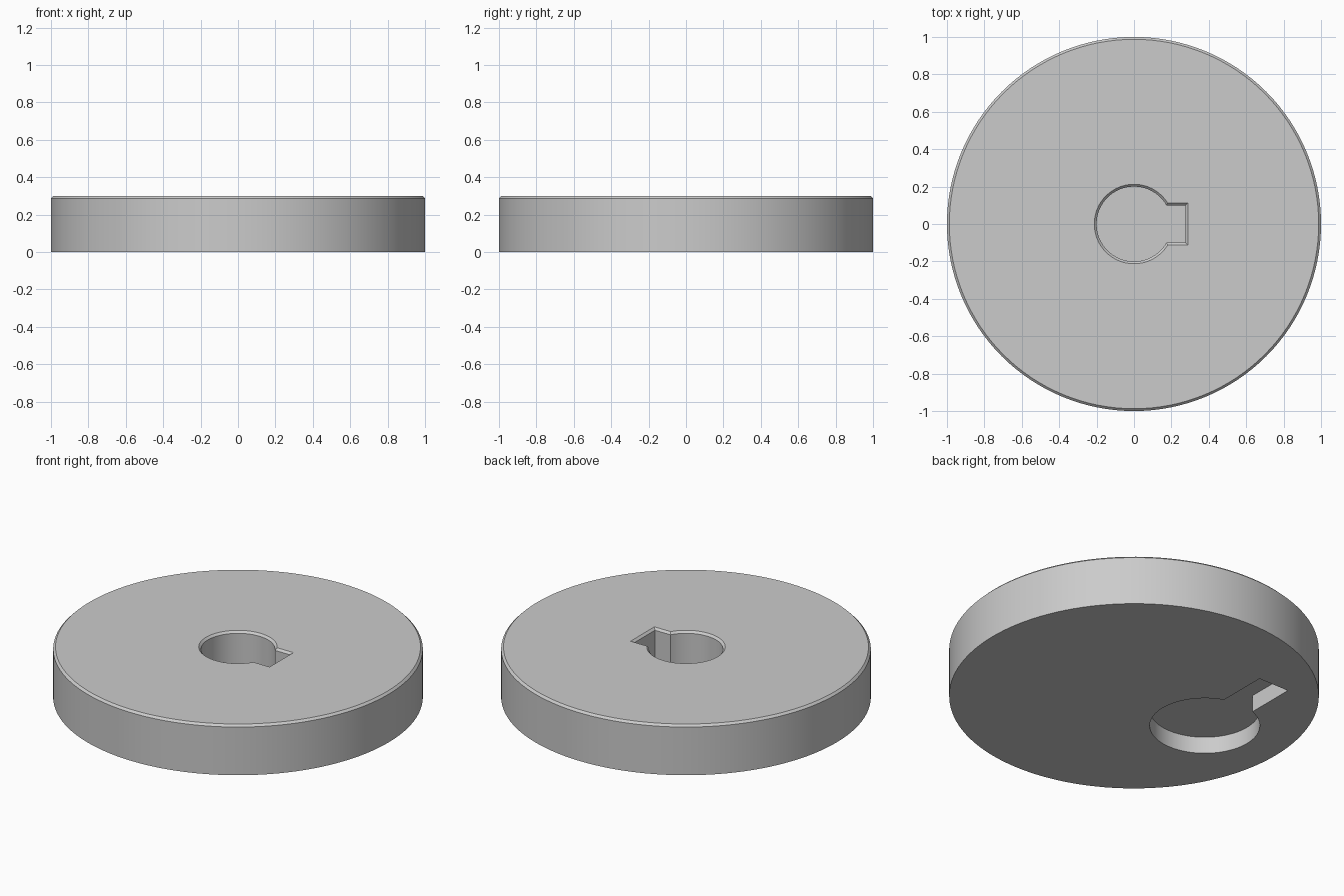
import bpy, bmesh, math

cube = bpy.data.objects.get("Cube")
if cube:
    bpy.data.objects.remove(cube, do_unlink=True)

THICK = 0.30
MID = 0.10       # level where both recesses end
CHAMFER = 0.0125

grey = bpy.data.materials.new("plain grey")
grey.use_nodes = True
colour = (0.6, 0.6, 0.6, 1)
grey.diffuse_color = colour
grey.node_tree.nodes["Principled BSDF"].inputs["Base Color"].default_value = colour


def circle(r, n=128):
    return [(r * math.cos(math.tau * i / n), r * math.sin(math.tau * i / n)) for i in range(n)]


def keyhole(r, half_width, reach, grow=0.0, n=80):
    """Round hole with a rectangular slot towards +x, optionally offset outwards."""
    r, w, reach = r + grow, half_width + grow, reach + grow
    start = math.asin(w / r)
    sweep = math.tau - 2 * start
    arc = [(r * math.cos(start + sweep * i / n), r * math.sin(start + sweep * i / n))
           for i in range(n + 1)]
    return arc + [(reach, -w), (reach, w)]


def loft(name, sections):
    """Closed solid through a stack of (height, outline) sections."""
    bm = bmesh.new()
    rings = [[bm.verts.new((x, y, z)) for x, y in outline] for z, outline in sections]
    for low, high in zip(rings, rings[1:]):
        for i in range(len(low)):
            j = (i + 1) % len(low)
            bm.faces.new((low[i], low[j], high[j], high[i]))
    bm.faces.new(rings[0][::-1])
    bm.faces.new(rings[-1])
    bmesh.ops.recalc_face_normals(bm, faces=bm.faces)
    mesh = bpy.data.meshes.new(name)
    bm.to_mesh(mesh)
    bm.free()
    mesh.materials.append(grey)
    obj = bpy.data.objects.new(name, mesh)
    bpy.context.collection.objects.link(obj)
    return obj


# Disc with a chamfered upper rim
disc = loft("disc", [(0, circle(1)), (THICK - CHAMFER, circle(1)),
                     (THICK, circle(1 - CHAMFER))])

# Upper keyed recess with a chamfered mouth
top_key = (0.2, 0.1, 0.275)
top_cutter = loft("top_recess_cutter", [
    (MID, keyhole(*top_key)),
    (THICK - CHAMFER, keyhole(*top_key)),
    (THICK + CHAMFER, keyhole(*top_key, grow=2 * CHAMFER))])

# Larger off-centre keyed recess underneath, slot towards the back
bottom_key = (0.298, 0.1, 0.58)
bottom_cutter = loft("bottom_recess_cutter", [
    (-0.1, keyhole(*bottom_key)), (MID, keyhole(*bottom_key))])
bottom_cutter.location.x = -0.5
bottom_cutter.rotation_euler.z = math.pi / 2

# Cut both recesses, then drop the cutters
bpy.ops.object.select_all(action='DESELECT')
bpy.context.view_layer.objects.active = disc
disc.select_set(True)
for cutter in (top_cutter, bottom_cutter):
    cutter.hide_render = True
    mod = disc.modifiers.new(cutter.name, 'BOOLEAN')
    mod.operation = 'DIFFERENCE'
    mod.solver = 'EXACT'
    mod.object = cutter
    bpy.ops.object.modifier_apply(modifier=mod.name)
    bpy.data.objects.remove(cutter, do_unlink=True)

bpy.ops.object.shade_smooth_by_angle(angle=math.radians(30))
